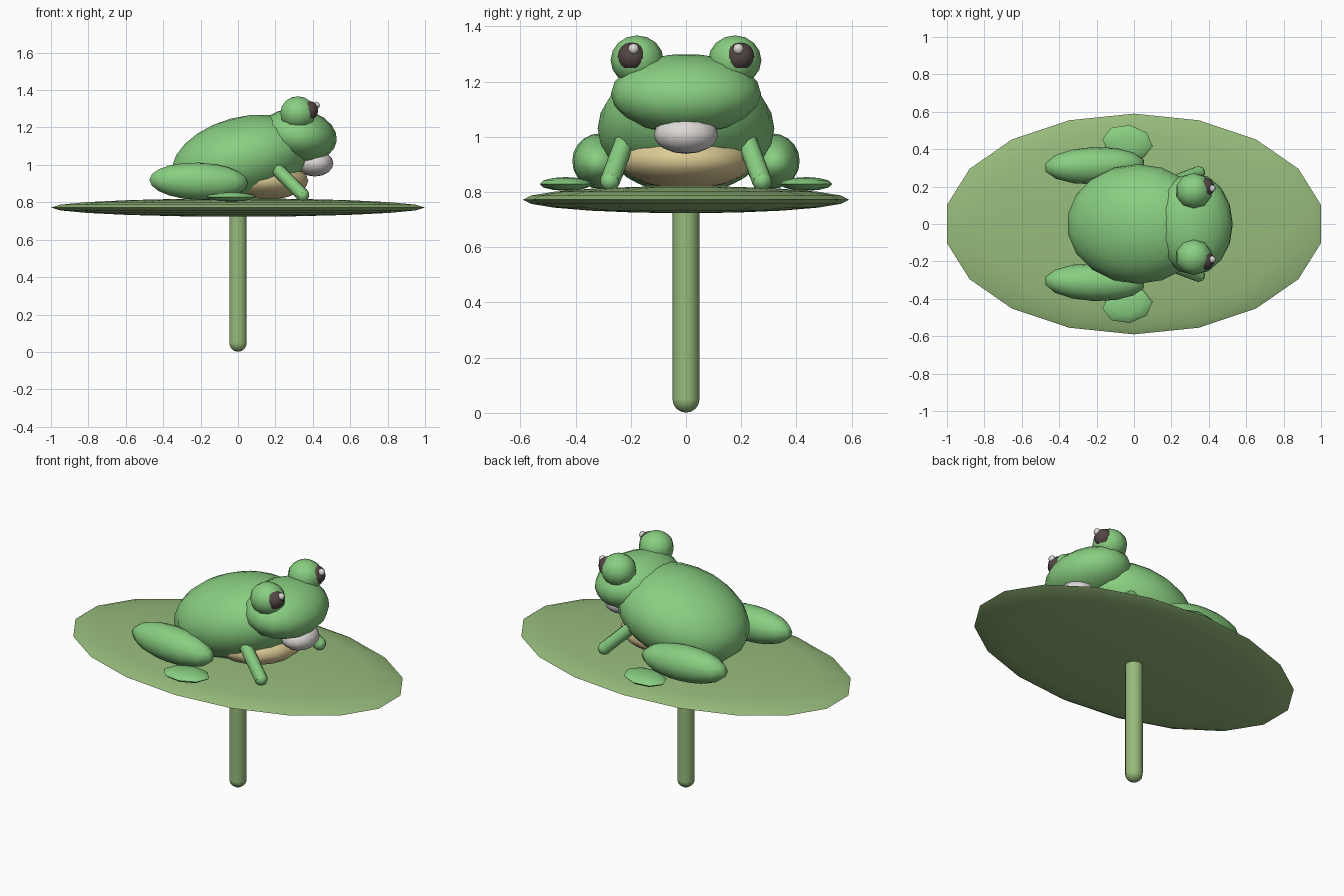
import bpy
import bmesh
from math import radians
from mathutils import Matrix, Vector, Euler

cube = bpy.data.objects.get("Cube")
if cube:
    bpy.data.objects.remove(cube, do_unlink=True)


def make_material(name, rgb):
    mat = bpy.data.materials.new(name)
    mat.use_nodes = True
    color = (*rgb, 1.0)
    mat.diffuse_color = color
    mat.node_tree.nodes["Principled BSDF"].inputs["Base Color"].default_value = color
    return mat


frog_green = make_material("frog green", (0.25, 0.62, 0.22))
leaf_green = make_material("leaf green", (0.31, 0.50, 0.20))
cream = make_material("belly cream", (0.72, 0.60, 0.30))
white = make_material("soft white", (0.72, 0.69, 0.67))
dark = make_material("pupil brown", (0.085, 0.063, 0.058))


def finish(name, bm, mat):
    """Turn a bmesh into a smooth shaded object."""
    mesh = bpy.data.meshes.new(name)
    bm.to_mesh(mesh)
    bm.free()
    for poly in mesh.polygons:
        poly.use_smooth = True
    mesh.set_sharp_from_angle(angle=radians(60))
    mesh.materials.append(mat)
    obj = bpy.data.objects.new(name, mesh)
    bpy.context.collection.objects.link(obj)
    return obj


def add_ball(bm, center, radii, segments, rings, tilt=0, yaw=0):
    turn = Euler((0, radians(tilt), radians(yaw))).to_matrix().to_4x4()
    matrix = Matrix.Translation(center) @ turn @ Matrix.Diagonal((*radii, 1))
    bmesh.ops.create_uvsphere(bm, u_segments=segments, v_segments=rings,
                              radius=1, matrix=matrix)


def ellipsoid(name, center, radii, mat, segments=16, rings=10, tilt=0, yaw=0):
    bm = bmesh.new()
    add_ball(bm, center, radii, segments, rings, tilt, yaw)
    return finish(name, bm, mat)


def capsule(name, start, end, radius, mat, sides=10):
    """Straight tube with a ball at each end."""
    start, end = Vector(start), Vector(end)
    axis = end - start
    turn = Vector((0, 0, 1)).rotation_difference(axis).to_matrix().to_4x4()
    bm = bmesh.new()
    bmesh.ops.create_cone(bm, cap_ends=True, segments=sides, radius1=radius,
                          radius2=radius, depth=axis.length,
                          matrix=Matrix.Translation((start + end) / 2) @ turn)
    for point in (start, end):
        add_ball(bm, point, (radius,) * 3, sides, 8)
    return finish(name, bm, mat)


# Lily pad and its stem
ellipsoid("lily_pad", (0, 0, 0.772), (1.015, 0.59, 0.049), leaf_green, 18, 10)
capsule("stem", (0, 0, 0.05), (0, 0, 0.74), 0.049, leaf_green)

# Torso, belly, head and chin, facing +x
ellipsoid("body", (0.02, 0, 1.03), (0.39, 0.32, 0.225), frog_green, 18, 12, tilt=-15)
ellipsoid("belly", (0.12, 0, 0.915), (0.26, 0.245, 0.105), cream, 18, 10)
ellipsoid("head", (0.32, 0, 1.155), (0.21, 0.272, 0.143), frog_green, 16, 10, tilt=8)
ellipsoid("chin", (0.41, 0, 1.008), (0.10, 0.117, 0.07), white, 12, 8)

# Paired parts
for side, s in (("left", 1), ("right", -1)):
    ellipsoid(f"eye_{side}", (0.32, s * 0.177, 1.277), (0.098, 0.096, 0.09),
              frog_green, 10, 8)
    ellipsoid(f"pupil_{side}", (0.375, s * 0.195, 1.29), (0.056, 0.054, 0.053),
              dark, 10, 8)
    ellipsoid(f"eye_glint_{side}", (0.418, s * 0.19, 1.318), (0.02, 0.02, 0.02),
              white, 8, 6)
    ellipsoid(f"haunch_{side}", (-0.21, s * 0.312, 0.912), (0.27, 0.1, 0.1),
              frog_green, 14, 10, tilt=2, yaw=s * 2)
    ellipsoid(f"hind_foot_{side}", (-0.035, s * 0.435, 0.829), (0.135, 0.095, 0.025),
              frog_green, 8, 6, yaw=s * -8)
    capsule(f"front_leg_{side}", (0.21, s * 0.225, 0.975), (0.345, s * 0.275, 0.84),
            0.036, frog_green, 8)
